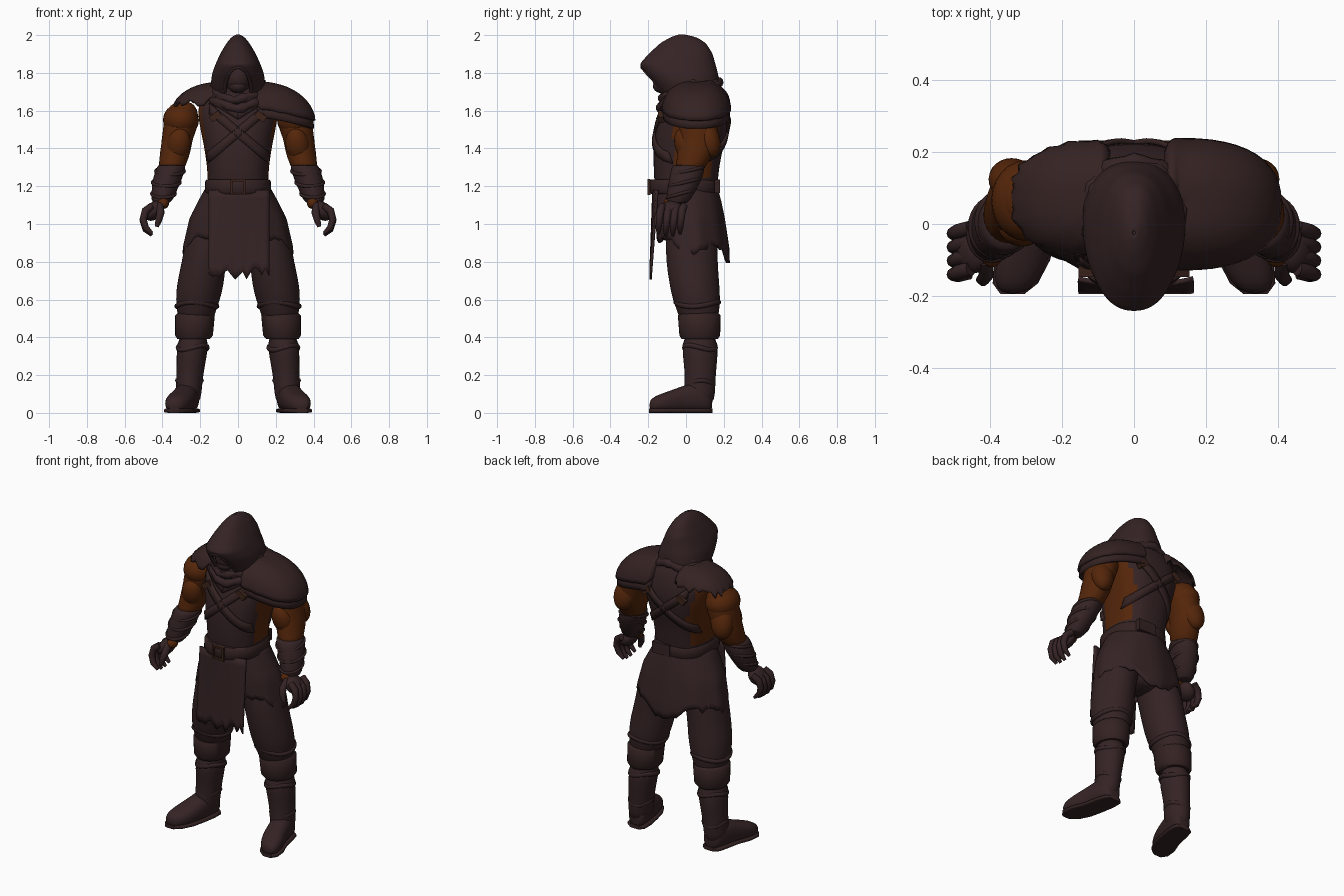
import bpy, bmesh, math, random
from math import sin, cos, pi
from mathutils import Vector

random.seed(4)
if "Cube" in bpy.data.objects:
    bpy.data.objects.remove(bpy.data.objects["Cube"])


def material(name, rgb):
    m = bpy.data.materials.new(name)
    m.use_nodes = True
    m.diffuse_color = (*rgb, 1)
    bsdf = m.node_tree.nodes["Principled BSDF"]
    bsdf.inputs["Base Color"].default_value = (*rgb, 1)
    bsdf.inputs["Roughness"].default_value = 0.9
    return m


CLOTH = material("dark brown cloth", (.035, .0165, .0175))
SKIN = material("tan skin", (.09, .019, .003))
LEATHER = material("dark leather", (.035, .016, .016))
RUST = material("rusty buckle", (.045, .017, .011))


def finish(ob, mat, thick=0, sub=0):
    ob.data.materials.append(mat)
    bpy.ops.object.select_all(action='DESELECT')
    ob.select_set(True)
    bpy.context.view_layer.objects.active = ob
    bpy.ops.object.shade_smooth_by_angle(angle=math.radians(50))
    if thick:
        s = ob.modifiers.new("thickness", 'SOLIDIFY')
        s.thickness, s.offset = thick, 0
    if sub:
        ob.modifiers.new("smooth", 'SUBSURF').levels = sub
        ob.modifiers["smooth"].render_levels = sub
    return ob


def grid(name, rows, mat, wrap=True, cap=False, thick=0, sub=0, drop=None):
    """Skin a list of point rows; optionally cap the ends or drop faces."""
    bm = bmesh.new()
    vs = [[bm.verts.new(p) for p in row] for row in rows]
    n = len(rows[0])
    for a, b in zip(vs, vs[1:]):
        for i in range(n if wrap else n - 1):
            j = (i + 1) % n
            quad = (a[i], a[j], b[j], b[i])
            mid = sum((v.co for v in quad), Vector()) / 4
            if not (drop and drop(mid)):
                bm.faces.new(quad)
    if cap:
        bm.faces.new(vs[0])
        bm.faces.new(vs[-1])
    bmesh.ops.recalc_face_normals(bm, faces=bm.faces)
    me = bpy.data.meshes.new(name)
    bm.to_mesh(me)
    bm.free()
    ob = bpy.data.objects.new(name, me)
    bpy.context.collection.objects.link(ob)
    return finish(ob, mat, thick, sub)


def power(v, e):
    return math.copysign(abs(v) ** e, v)


def loft(name, rings, mat, sides=24, e=1.0, axis='z', **kw):
    """Rings are (x, y, z, half width, half depth or height)."""
    rows = []
    for x, y, z, a, b in rings:
        row = []
        for i in range(sides):
            t = 2 * pi * i / sides
            p, q = a * power(cos(t), e), b * power(sin(t), e)
            row.append((x + p, y + q, z) if axis == 'z' else (x + p, y, z + q))
        rows.append(row)
    return grid(name, rows, mat, **{"cap": True, "sub": 1, **kw})


def flip(rings, s):
    return [(s * r[0], *r[1:]) for r in rings]


def at(table, z):
    """Interpolate rows keyed by falling height."""
    for p, q in zip(table, table[1:]):
        if z >= q[0]:
            t = min(1, max(0, (p[0] - z) / (p[0] - q[0])))
            return [u + (v - u) * t for u, v in zip(p, q)][1:]
    return table[-1][1:]


def tube(name, pts, radii, mat, cyclic=False):
    cu = bpy.data.curves.new(name, 'CURVE')
    cu.dimensions, cu.bevel_depth, cu.bevel_resolution = '3D', 1, 3
    cu.use_fill_caps = True
    sp = cu.splines.new('POLY')
    sp.points.add(len(pts) - 1)
    for k, (point, co) in enumerate(zip(sp.points, pts)):
        point.co = (*co, 1)
        point.radius = radii[k % len(radii)]
    sp.use_cyclic_u = cyclic
    ob = bpy.data.objects.new(name, cu)
    bpy.context.collection.objects.link(ob)
    bpy.ops.object.select_all(action='DESELECT')
    ob.select_set(True)
    bpy.context.view_layer.objects.active = ob
    bpy.ops.object.convert(target='MESH')
    return finish(bpy.context.object, mat)


def ball(name, loc, size, mat, rot=(0, 0, 0)):
    bpy.ops.mesh.primitive_uv_sphere_add(segments=24, ring_count=14, location=loc, rotation=rot)
    ob = bpy.context.object
    ob.name, ob.scale = name, size
    return finish(ob, mat)


def box(name, loc, size, mat, rot=(0, 0, 0)):
    bpy.ops.mesh.primitive_cube_add(size=1, location=loc, rotation=rot)
    ob = bpy.context.object
    ob.name, ob.scale = name, size
    return finish(ob, mat)


# Torso: vest with bare skin along the flanks (height, centre y, half width, half depth)
TORSO = [(1.77, .05, .1, .1), (1.72, .06, .16, .125), (1.64, .05, .215, .165), (1.55, .04, .21, .19),
         (1.45, .02, .187, .19), (1.35, .005, .17, .178), (1.25, 0, .158, .17), (1.12, 0, .165, .16)]
torso = loft("torso_vest", [(0, c, z, a, b) for z, c, a, b in TORSO], CLOTH, sides=40, e=.8)
torso.data.materials.append(SKIN)
for f in torso.data.polygons:
    c = f.center
    if abs(c.x) > .125 and -.06 < c.y < .17 and 1.22 < c.z < 1.6:
        f.material_index = 1


def on_torso(x, z, side, lift=.004):
    c, a, b = at(TORSO, z)
    k = max(0, 1 - min(1, abs(x / a)) ** 2.5) ** .4
    return (x, c + side * (b * k + lift), z)


def strap(name, start, end, width, side):
    rows = []
    for i in range(17):
        x, z = [p + (q - p) * i / 16 for p, q in zip(start, end)]
        rows.append([on_torso(x, z + d * width, side) for d in (-.5, 0, .5)])
    grid(name, rows, LEATHER, wrap=False, thick=.014)


# Crossed harness on chest and back
for side, label in ((-1, "chest"), (1, "back")):
    for s in (1, -1):
        strap(label + "_strap", (s * .15, 1.61), (-s * .16, 1.35), .06, side)
        x, y, z = on_torso(s * .12, 1.57, side, .01)
        box(label + "_strap_buckle", (x, y, z), (.06, .03, .035), RUST, (0, s * .6, 0))

# Belt, buckle frame and rear pouch
loft("belt", [(0, -.01, z, r, r + .008) for z, r in ((1.235, .166), (1.225, .174), (1.17, .176), (1.16, .168))],
     LEATHER, sides=40, e=.85, sub=0)
for s in (1, -1):
    box("buckle_side", (s * .034, -.195, 1.195), (.012, .016, .08), RUST)
    box("buckle_bar", (0, -.195, 1.195 + s * .036), (.08, .016, .012), RUST)
box("rear_pouch", (.05, .165, 1.2), (.12, .03, .07), LEATHER)

# Ragged waist skirt (height, centre y, half width, half depth)
SKIRT = [(1.2, 0, .16, .16), (1.12, .01, .205, .17), (1.03, .02, .25, .178), (.88, .035, .283, .185), (.7, .04, .29, .185)]
SIDES = 64
hems = []
for i in range(SIDES):
    a = 2 * pi * i / SIDES
    hem = .93 - .13 * max(0, sin(a)) ** 4 - .08 * abs(cos(a)) ** 6
    hems.append(hem + .015 * sin(7 * a) + random.uniform(-.022, .015))
rows = []
for k in range(11):
    row = []
    for i, hem in enumerate(hems):
        a = 2 * pi * i / SIDES
        z = 1.2 + (hem - 1.2) * k / 10
        c, rx, ry = at(SKIRT, z)
        fold = 1 + .02 * sin(9 * a) * k / 10
        row.append((rx * fold * cos(a), c + ry * fold * sin(a), z))
    rows.append(row)
grid("waist_skirt", rows, CLOTH, thick=.012)

# Hanging front panel, its sides curving back to the hips
COLS = 17
ends = [.69 + .035 * abs(sin(i * .9)) + random.uniform(0, .05) for i in range(COLS)]
rows = []
for k in range(11):
    row = []
    for i in range(COLS):
        u = 2 * i / (COLS - 1) - 1
        row.append((.005 + .16 * u, -.172 - .015 * k / 10 + .02 * u * u * (1 - k / 10), 1.18 + (ends[i] - 1.18) * k / 10))
    rows.append(row)
grid("front_panel", rows, CLOTH, wrap=False, thick=.014)

# Pelvis joining the trouser legs
loft("pelvis", [(0, .02, 1.15, .16, .14), (0, .03, 1, .2, .14), (0, .04, .9, .14, .12), (0, .04, .85, .05, .08)], CLOTH)

LEG = [(.1, .02, 1.12, .1, .13), (.15, .03, .95, .125, .14), (.18, .03, .8, .117, .137), (.2, .045, .68, .126, .133),
       (.212, .055, .6, .118, .127), (.22, .065, .54, .104, .112), (.225, .07, .46, .085, .095)]
CUFF = [(.228, .07, .53, .088, .1), (.228, .07, .515, .105, .113), (.233, .073, .41, .1, .108), (.235, .073, .39, .085, .095)]
BOOT = [(.235, .073, .43, .087, .097), (.245, .075, .3, .081, .094), (.255, .077, .2, .07, .08), (.262, .07, .1, .07, .085), (.265, .07, .04, .06, .075)]
FOOT = [(.258, .14, .06, .035, .05), (.262, .12, .07, .058, .068), (.27, .06, .085, .066, .083), (.285, -.02, .072, .067, .07),
        (.31, -.1, .057, .074, .055), (.33, -.165, .047, .06, .043), (.338, -.195, .038, .03, .026)]
ARM = [(.29, .07, 1.65, .04, .05), (.296, .07, 1.61, .085, .09), (.3, .07, 1.53, .096, .108), (.322, .065, 1.45, .08, .1),
       (.33, .055, 1.39, .083, .1), (.343, .035, 1.33, .074, .085), (.358, .01, 1.27, .068, .075)]
BRACER = [(.35, .015, 1.315, .07, .08), (.352, .012, 1.305, .077, .088), (.374, 0, 1.24, .08, .09),
          (.395, -.03, 1.16, .064, .072), (.408, -.05, 1.1, .052, .06)]

for s, word in ((1, "left"), (-1, "right")):
    # Leg, boot cuff, boot and foot
    loft(word + "_trouser", flip(LEG, s), CLOTH)
    loft(word + "_boot_cuff", flip(CUFF, s), LEATHER, sub=0, sides=32)
    loft(word + "_boot", flip(BOOT, s), CLOTH)
    loft(word + "_foot", flip(FOOT, s), CLOTH, e=.85, axis='y')
    loft(word + "_sole", [(s * x, y, .012, w + .003, .012) for x, y, z, w, h in FOOT], LEATHER, e=.5, axis='y', sub=0)
    # Folds at the knee and ankle
    for z, x, y, r in ((.575, .218, .06, .105), (.16, .257, .077, .062), (.345, .24, .074, .076)):
        ring = [(s * x + r * cos(t), y + r * 1.07 * sin(t), z + .012 * sin(2 * t + z * 9))
                for t in [k * pi / 14 for k in range(28)]]
        tube(word + "_leg_fold", ring, [.014], CLOTH, True)
    # Bare arm with muscle shapes
    loft(word + "_arm", flip(ARM, s), SKIN)
    ball(word + "_deltoid", (s * .302, .065, 1.55), (.095, .112, .09), SKIN)
    ball(word + "_biceps", (s * .315, -.005, 1.42), (.063, .055, .09), SKIN, (.25, -s * .2, 0))
    ball(word + "_triceps", (s * .335, .12, 1.45), (.068, .06, .1), SKIN, (.25, -s * .2, 0))
    # Wrapped bracer
    loft(word + "_bracer", flip(BRACER, s), CLOTH)
    for z, x, y, r in ((1.28, .36, .007, .075), (1.22, .38, -.008, .073), (1.16, .395, -.03, .062)):
        ring = [(s * (x + r * cos(t)), y + r * 1.12 * sin(t), z + .02 * sin(t))
                for t in [k * pi / 14 for k in range(28)]]
        tube(word + "_bracer_wrap", ring, [.009], LEATHER, True)
    # Gloved hand with curled fingers
    ball(word + "_palm", (s * .445, -.075, 1.07), (.042, .062, .06), CLOTH, (0, -s * .7, 0))
    ball(word + "_thumb_base", (s * .395, -.085, 1.11), (.03, .035, .03), SKIN)
    for i in range(4):
        y = -.135 + .038 * i
        drop = .01 * abs(i - 1.5)
        path = [(s * px, y + py, pz + drop) for px, py, pz in
                ((.455, .01, 1.08), (.49, 0, 1.055), (.502, -.005, 1.01), (.488, -.01, .965), (.455, -.01, .935))]
        tube(word + "_finger", path, [.02, .021, .019, .017, .009], CLOTH)
    tube(word + "_thumb", [(s * .415, -.1, 1.1), (s * .41, -.14, 1.06), (s * .42, -.155, 1.02), (s * .43, -.155, .985)],
         [.022, .021, .018, .01], CLOTH)


# Shoulder coverings sloping from the neck: a broad plate on the left, a ragged cap on the right
def dome(name, c, outer, ry, rz, s, low, rag, inner_lift, thick):
    n = 48
    ends = [low + random.uniform(-rag, rag) for _ in range(n)]
    rows = []
    for k in range(13):
        row = []
        for i in range(n):
            t = 2 * pi * i / n
            e = 1.568 + (ends[i] - 1.568) * k / 12
            rx = outer if cos(t) > 0 else .04
            lift = inner_lift * (.5 - .5 * cos(t)) * k / 12
            row.append((s * (c[0] + rx * cos(e) * power(cos(t), .8)), c[1] + ry * cos(e) * power(sin(t), .8),
                        c[2] + rz * sin(e) + lift))
        rows.append(row)
    grid(name, rows, LEATHER, thick=thick)


dome("left_pauldron_lining", (.12, .055, 1.505), .275, .17, .225, 1, 0, 0, .12, .016)
dome("left_pauldron", (.12, .055, 1.535), .283, .177, .21, 1, .06, .01, .12, .016)
dome("right_shoulder_cap", (.1, .07, 1.59), .245, .16, .155, -1, .22, .16, .06, .014)

# Collar and layered scarf, lower in front
loft("collar", [(0, .02, 1.78, .11, .12), (0, .025, 1.73, .155, .15), (0, .03, 1.66, .195, .175), (0, .04, 1.62, .2, .17)], CLOTH)
for z, r, tilt in ((1.735, .124, .02), (1.705, .14, .04), (1.68, .152, .06)):
    ring = [(r * cos(t), .018 + r * sin(t), z + tilt * sin(t) + .01 * sin(5 * t + 30 * z))
            for t in [k * pi / 20 for k in range(40)]]
    tube("scarf_fold", ring, [.024, .029, .021], CLOTH, True)
strap("scarf_drape_left", (.15, 1.68), (0, 1.59), .07, -1)
strap("scarf_drape_right", (-.15, 1.68), (0, 1.59), .07, -1)

# Pointed hood (height, front y, back y, half width) with an arched face opening
HOOD = [(2, -.03, -.022, .003), (1.985, -.075, .05, .03), (1.955, -.13, .1, .055), (1.9, -.19, .135, .088), (1.845, -.24, .15, .113),
        (1.8, -.215, .163, .13), (1.75, -.175, .17, .138), (1.7, -.14, .165, .13), (1.67, -.11, .15, .12)]


def hood_point(t, z):
    f, b, w = at(HOOD, z)
    return (w * power(cos(t), .88), (f + b) / 2 + (b - f) / 2 * power(sin(t), .88), z)


levels = [2 - .33 * (k / 24) ** 1.4 for k in range(25)]
grid("hood", [[hood_point(2 * pi * i / 56, z) for i in range(56)] for z in levels], CLOTH, thick=.012, sub=1,
     drop=lambda p: p.y < -.06 and (p.x / .066) ** 2 + ((p.z - 1.7) / .125) ** 2 < 1)
rim = []
for k in range(21):
    x, z = .07 * cos(pi * k / 20), 1.7 + .13 * sin(pi * k / 20)
    rim.append(hood_point(-math.acos(power(x / at(HOOD, z)[2], 1 / .88)), z))
tube("hood_rim", rim, [.01], CLOTH)
ball("masked_face", (0, -.085, 1.775), (.078, .095, .09), CLOTH)
ball("mask_chin", (0, -.125, 1.73), (.05, .05, .038), CLOTH)
